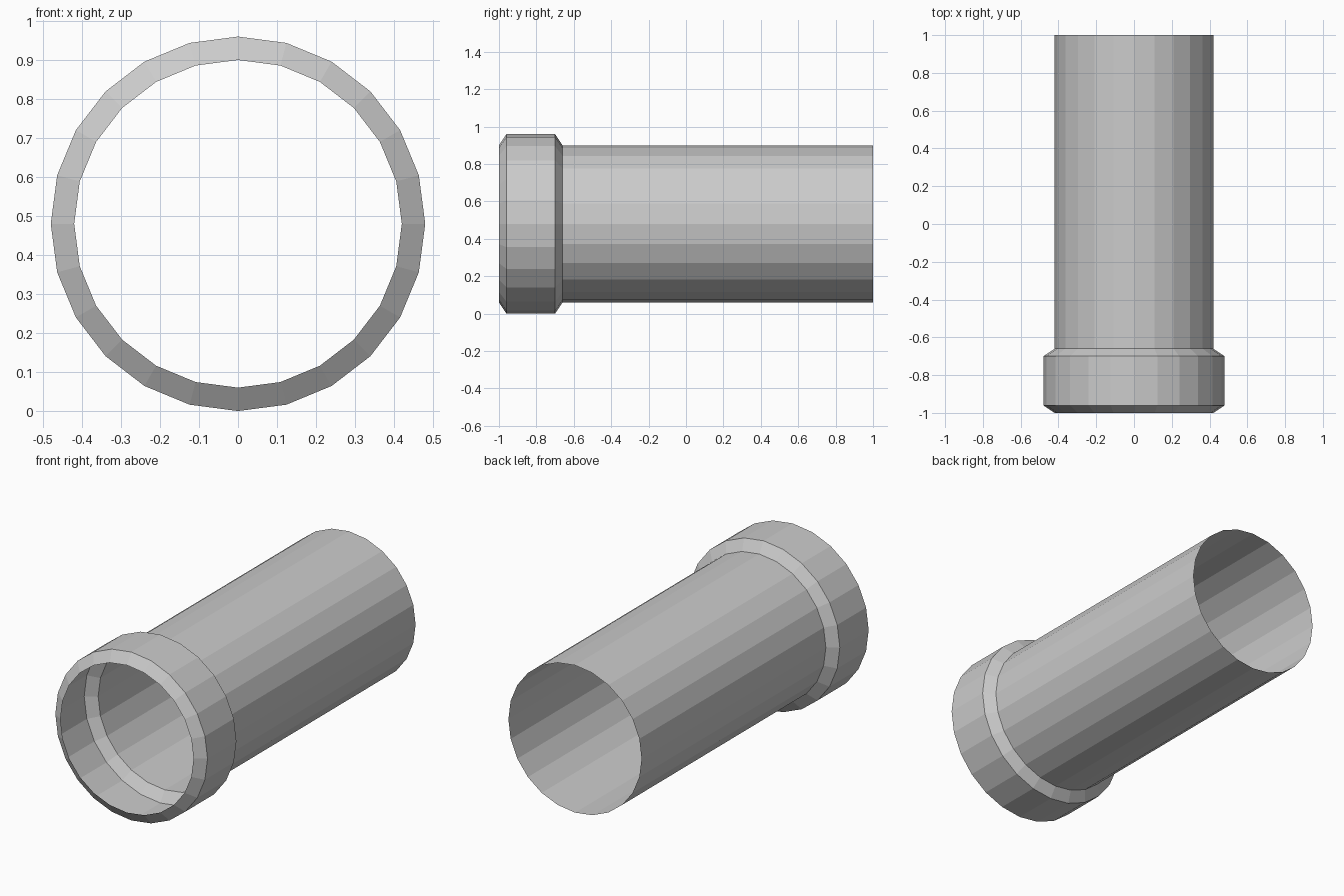
import bpy, bmesh
from math import sin, cos, tau

if "Cube" in bpy.data.objects:
    bpy.data.objects.remove(bpy.data.objects["Cube"])

SIDES = 24
CENTRE_Z = 0.48

# Pipe profile along y: (y, radius), socket collar at the front, open at both ends
PROFILE = [(-1.0, 0.42), (-0.96, 0.48), (-0.70, 0.48), (-0.66, 0.42), (1.0, 0.42)]


def ring(bm, y, radius):
    return [bm.verts.new((radius * cos(tau * i / SIDES), y,
                          CENTRE_Z + radius * sin(tau * i / SIDES)))
            for i in range(SIDES)]


# Thin-walled pipe: bridge consecutive rings, normals facing outward
bm = bmesh.new()
rings = [ring(bm, y, r) for y, r in PROFILE]
for a, b in zip(rings, rings[1:]):
    for i in range(SIDES):
        j = (i + 1) % SIDES
        bm.faces.new((a[i], b[i], b[j], a[j]))

mesh = bpy.data.meshes.new("socket_pipe")
bm.to_mesh(mesh)
bm.free()
pipe = bpy.data.objects.new("socket_pipe", mesh)
bpy.context.collection.objects.link(pipe)
